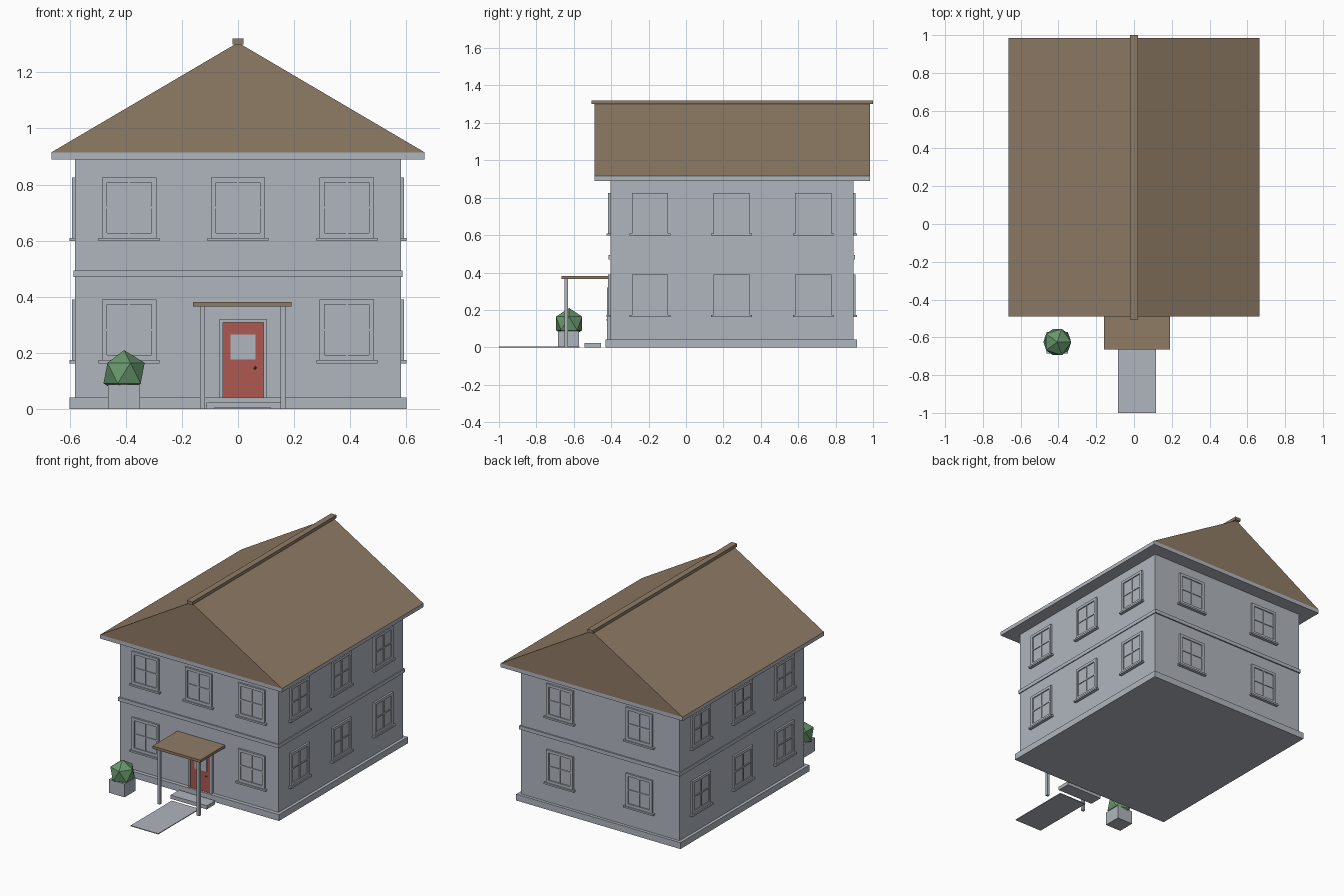
import bpy, bmesh, math
from mathutils import Matrix, Vector

if "Cube" in bpy.data.objects:
    bpy.data.objects.remove(bpy.data.objects["Cube"])


def material(name, r, g, b):
    """Flat colour from 0-255 display values, stored as linear."""
    m = bpy.data.materials.new(name)
    lin = [((c / 255 + 0.055) / 1.055) ** 2.4 for c in (r, g, b)]
    m.diffuse_color = (*lin, 1)
    m.use_nodes = True
    m.node_tree.nodes["Principled BSDF"].inputs["Base Color"].default_value = m.diffuse_color
    return m


GREY = material("pale grey", 176, 182, 190)
BROWN = material("roof brown", 143, 123, 101)
RED = material("door red", 172, 88, 80)
GREEN = material("leaf green", 104, 152, 108)
BRASS = material("handle brown", 120, 92, 60)


def finish(bm, name, mat):
    bmesh.ops.recalc_face_normals(bm, faces=bm.faces)
    mesh = bpy.data.meshes.new(name)
    bm.to_mesh(mesh)
    bm.free()
    mesh.materials.append(mat)
    ob = bpy.data.objects.new(name, mesh)
    bpy.context.collection.objects.link(ob)
    return ob


def boxes(name, mat, *spans, matrix=Matrix()):
    """One object from boxes given as (x0, x1, y0, y1, z0, z1)."""
    bm = bmesh.new()
    for x0, x1, y0, y1, z0, z1 in spans:
        m = (matrix @ Matrix.Translation(((x0 + x1) / 2, (y0 + y1) / 2, (z0 + z1) / 2))
             @ Matrix.Diagonal((x1 - x0, y1 - y0, z1 - z0, 1)))
        bmesh.ops.create_cube(bm, size=1, matrix=m)
    return finish(bm, name, mat)


# House body: plinth, walls, storey band, eaves
boxes("plinth", GREY, (-0.60, 0.60, -0.43, 0.915, 0, 0.042))
boxes("walls", GREY, (-0.58, 0.58, -0.405, 0.895, 0.042, 0.89))
boxes("storey_band", GREY, (-0.586, 0.586, -0.414, 0.904, 0.47, 0.494))
boxes("eaves", GREY, (-0.665, 0.665, -0.49, 0.985, 0.89, 0.915))

# Gabled roof: triangular profile extruded along y
bm = bmesh.new()
tri = bm.faces.new([bm.verts.new(p) for p in
                    ((-0.665, -0.49, 0.915), (0.665, -0.49, 0.915), (0, -0.49, 1.306))])
ext = bmesh.ops.extrude_face_region(bm, geom=[tri])
bmesh.ops.translate(bm, vec=(0, 1.475, 0),
                    verts=[v for v in ext["geom"] if isinstance(v, bmesh.types.BMVert)])
finish(bm, "roof", BROWN)
boxes("ridge_cap", BROWN, (-0.02, 0.02, -0.505, 1.0, 1.30, 1.32))


# Windows: local x runs along the wall, -y points outward
def window(name, pos, angle):
    w, h, f, b = 0.097, 0.108, 0.018, 0.004
    m = Matrix.Translation(pos) @ Matrix.Rotation(angle, 4, "Z")
    boxes(name + "_frame", GREY,
          (-w, -w + f, -0.012, 0.005, -h, h), (w - f, w, -0.012, 0.005, -h, h),
          (-w + f, w - f, -0.012, 0.005, h - f, h),
          (-w + f, w - f, -0.012, 0.005, -h, -h + f),
          (-b, b, -0.010, 0.005, -h + f, h - f),
          (-w + f, w - f, -0.010, 0.005, -b, b), matrix=m)
    boxes(name + "_glass", GREY, (-w + f, w - f, -0.005, 0.004, -h + f, h - f), matrix=m)
    boxes(name + "_sill", GREY, (-w - 0.012, w + 0.012, -0.02, 0.005, -h - 0.011, -h),
          matrix=m)


for floor, z in (("lower", 0.282), ("upper", 0.718)):
    for x in (-0.388, 0, 0.388):
        if floor == "upper" or x:
            window(f"{floor}_front_window", (x, -0.405, z), 0)
    for x in (-0.29, 0.29):
        window(f"{floor}_back_window", (x, 0.895, z), math.pi)
    for y in (-0.193, 0.243, 0.68):
        window(f"{floor}_right_window", (0.58, y, z), math.pi / 2)
        window(f"{floor}_left_window", (-0.58, y, z), -math.pi / 2)

# Front door with frame, pane and knob
boxes("door_frame", GREY,
      (-0.068, -0.054, -0.422, -0.40, 0.042, 0.32), (0.091, 0.104, -0.422, -0.40, 0.042, 0.32),
      (-0.054, 0.091, -0.422, -0.40, 0.308, 0.32))
boxes("door", RED, (-0.054, 0.091, -0.416, -0.40, 0.042, 0.308))
boxes("door_pane", GREY, (-0.026, 0.063, -0.419, -0.412, 0.176, 0.265))
bm = bmesh.new()
bmesh.ops.create_icosphere(bm, subdivisions=1, radius=0.006,
                           matrix=Matrix.Translation((0.061, -0.421, 0.147)))
finish(bm, "door_knob", BRASS)

# Porch: canopy, posts, step and path
boxes("canopy", BROWN, (-0.16, 0.19, -0.665, -0.405, 0.365, 0.382))
for x in (-0.126, 0.161):
    boxes("porch_post", GREY, (x - 0.009, x + 0.009, -0.649, -0.631, 0, 0.365))
boxes("door_step", GREY, (-0.112, 0.152, -0.543, -0.455, 0, 0.024))
boxes("path", GREY, (-0.085, 0.117, -1.0, -0.57, 0, 0.005))

# Potted bush
boxes("planter", GREY, (-0.463, -0.349, -0.685, -0.571, 0, 0.088))
bm = bmesh.new()
bmesh.ops.create_icosphere(bm, subdivisions=1, radius=0.082,
                           matrix=Matrix.Translation((-0.406, -0.625, 0.128)))
finish(bm, "bush", GREEN)
